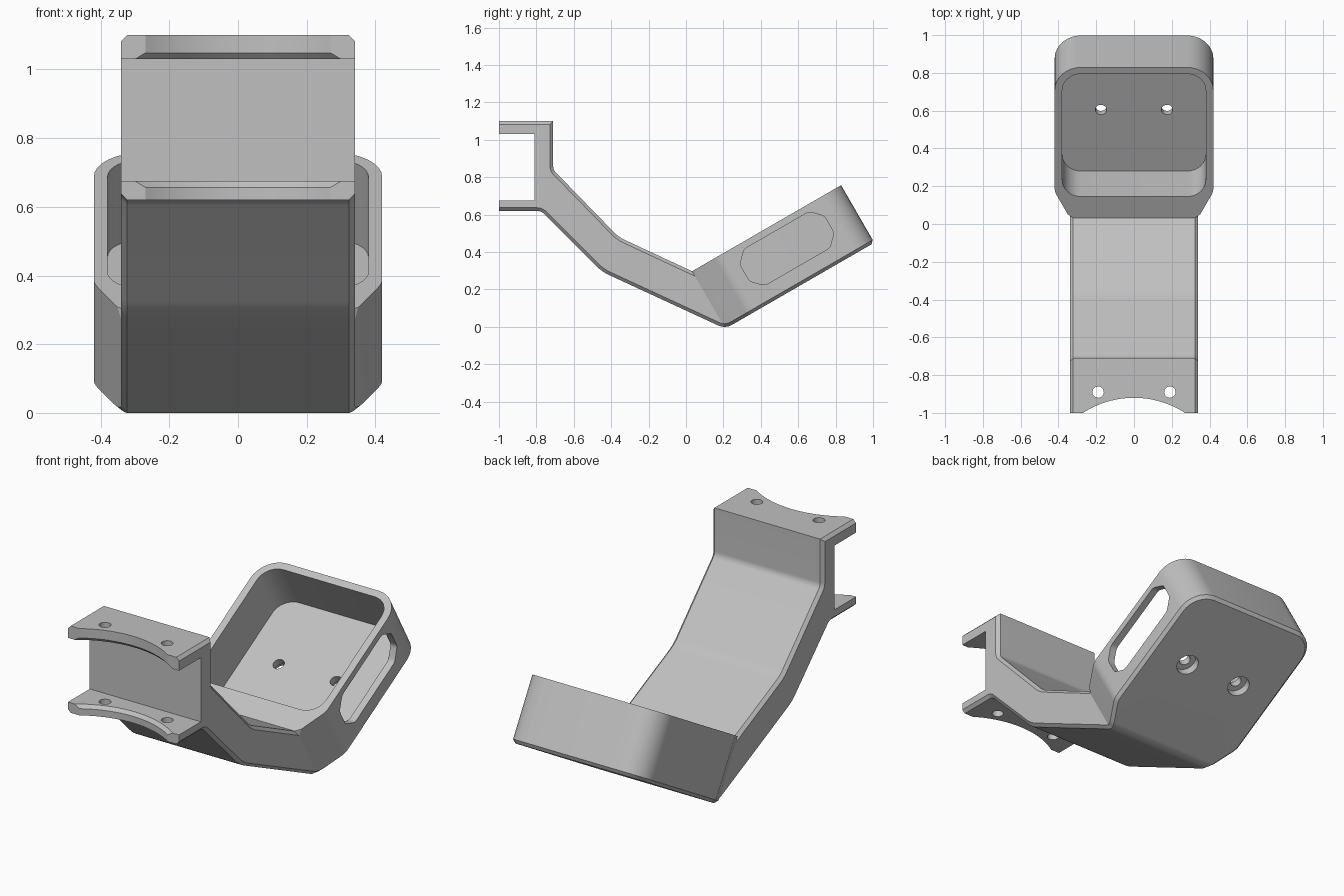
import bpy, bmesh, math
from mathutils import Vector

old = bpy.data.objects.get("Cube")
if old:
    bpy.data.objects.remove(old, do_unlink=True)

grey = bpy.data.materials.new("plain grey")
grey.use_nodes = True
grey.diffuse_color = (0.53, 0.53, 0.53, 1)
grey.node_tree.nodes["Principled BSDF"].inputs["Base Color"].default_value = (0.53, 0.53, 0.53, 1)

# Tray frame: tilted up toward the back
TILT = math.radians(30)
ORIGIN = Vector((0, 0.21, -0.01))
X = Vector((1, 0, 0))
U = Vector((0, math.cos(TILT), math.sin(TILT)))
N = Vector((0, -math.sin(TILT), math.cos(TILT)))
DEPTH = 0.355


def fillet(corners, steps=8):
    """Round a closed outline of (a, b, radius) corners."""
    out = []
    for i, (a, b, r) in enumerate(corners):
        p = Vector((a, b))
        if r == 0:
            out.append(p)
            continue
        d0 = (Vector(corners[i - 1][:2]) - p).normalized()
        d1 = (Vector(corners[(i + 1) % len(corners)][:2]) - p).normalized()
        half = d0.angle(d1) / 2
        centre = p + (d0 + d1).normalized() * (r / math.sin(half))
        start = p + d0 * (r / math.tan(half)) - centre
        end = p + d1 * (r / math.tan(half)) - centre
        sweep = math.pi - 2 * half
        for k in range(steps + 1):
            t = k / steps
            out.append(centre + (start * math.sin((1 - t) * sweep)
                                 + end * math.sin(t * sweep)) / math.sin(sweep))
    return out


def make(name, bm):
    bmesh.ops.recalc_face_normals(bm, faces=bm.faces)
    mesh = bpy.data.meshes.new(name)
    bm.to_mesh(mesh)
    bm.free()
    mesh.materials.append(grey)
    ob = bpy.data.objects.new(name, mesh)
    bpy.context.scene.collection.objects.link(ob)
    return ob


def prism(name, outline, origin, a, b, axis, low, high):
    """Extrude an outline in the a-b plane along axis."""
    bm = bmesh.new()
    verts = [bm.verts.new(origin + a * p[0] + b * p[1] + axis * low) for p in outline]
    face = bm.faces.new(verts)
    grown = bmesh.ops.extrude_face_region(bm, geom=[face])["geom"]
    bmesh.ops.translate(bm, vec=axis * (high - low),
                        verts=[v for v in grown if isinstance(v, bmesh.types.BMVert)])
    return make(name, bm)


def lathe(name, profile, origin, axis, side, steps):
    """Closed solid of revolution from (radius, height) pairs."""
    bm = bmesh.new()
    other = axis.cross(side)
    rings = []
    for r, h in profile:
        rings.append([bm.verts.new(origin + axis * h + (side * math.cos(t) + other * math.sin(t)) * r)
                      for t in (math.tau * k / steps for k in range(steps))])
    for lo, hi in zip(rings, rings[1:]):
        for k in range(steps):
            j = (k + 1) % steps
            bm.faces.new((lo[k], lo[j], hi[j], hi[k]))
    bm.faces.new(rings[0])
    bm.faces.new(rings[-1])
    return make(name, bm)


def combine(ob, tool, operation):
    tool.hide_render = True
    mod = ob.modifiers.new("cut", "BOOLEAN")
    mod.operation = operation
    mod.solver = "EXACT"
    mod.object = tool
    bpy.context.view_layer.update()
    result = bpy.data.meshes.new_from_object(ob.evaluated_get(bpy.context.evaluated_depsgraph_get()))
    ob.modifiers.clear()
    ob.data = result
    bpy.data.objects.remove(tool, do_unlink=True)


def side_point(u, n):
    p = ORIGIN + U * u + N * n
    return (p.y, p.z, 0)


# Side silhouette: clamp bracket, bent arm and tray in one outline
Y, Z = Vector((0, 1, 0)), Vector((0, 0, 1))
side = fillet([
    (-1, 1.1, 0), (-0.71, 1.1, 0), (-0.71, 0.84, 0.05), (-0.36, 0.48, 0.2),
    side_point(0, DEPTH), side_point(1.1, DEPTH), side_point(1.1, 0),
    (ORIGIN.y, ORIGIN.z, 0.08), (-0.45, 0.295, 0.25), (-0.775, 0.62, 0.05),
    (-1, 0.62, 0), (-1, 0.675, 0), (-0.81, 0.675, 0), (-0.81, 1.03, 0), (-1, 1.03, 0)])
bracket = prism("tray_bracket", side, Vector(), Y, Z, X, -0.6, 0.6)

# Plan outline: narrow arm flaring into the rounded tray
half_plan = [(0.34, -1, 0), (0.34, 0, 0), (0.42, 0.16, 0.1), (0.42, 0.92, 0.14)]
plan = fillet(half_plan + [(-x, u, r) for x, u, r in reversed(half_plan)])
combine(bracket, prism("plan_cutter", plan, ORIGIN, X, U, N, -1, 2), "INTERSECT")

# Chamfer the outside edges, leaving the rim and flange faces crisp
bm = bmesh.new()
bm.from_mesh(bracket.data)
bmesh.ops.remove_doubles(bm, verts=bm.verts, dist=0.0001)
bm.normal_update()


def is_wall(f):
    return abs(f.normal.dot(N)) < 0.002


def is_crisp(f):
    c = f.calc_center_median()
    return (f.normal.dot(N) > 0.999 or c.y < -0.995
            or (abs(f.normal.z) > 0.99 and 0.66 < c.z < 1.04))


chamfered = []
for e in bm.edges:
    if len(e.link_faces) == 2:
        walls = [f for f in e.link_faces if is_wall(f)]
        rest = [f for f in e.link_faces if not is_wall(f)]
        if len(walls) == 1 and not is_crisp(rest[0]):
            chamfered.append(e)
bmesh.ops.bevel(bm, geom=chamfered, offset=0.017, offset_type="OFFSET",
                segments=1, affect="EDGES", clamp_overlap=False)
bm.to_mesh(bracket.data)
bm.free()

# Tray pocket
pocket = fillet([(0.38, 0.13, 0.1), (0.38, 0.88, 0.1), (-0.38, 0.88, 0.1), (-0.38, 0.13, 0.1)])
combine(bracket, prism("pocket_cutter", pocket, ORIGIN, X, U, N, 0.085, 0.6), "DIFFERENCE")

# Slot in the left tray wall
slot = fillet([(0.24, 0.155, 0.04), (0.3, 0.095, 0.04), (0.7, 0.095, 0.04), (0.76, 0.155, 0.04),
               (0.76, 0.258, 0.04), (0.7, 0.318, 0.04), (0.3, 0.318, 0.04), (0.24, 0.258, 0.04)], 4)
combine(bracket, prism("slot_cutter", slot, ORIGIN, U, N, X, 0.3, 0.5), "DIFFERENCE")

# Curved clamp seat with chamfered inner lips
seat = [(0.496, 0.5), (0.496, 0.657), (0.513, 0.675), (0.513, 1.03), (0.496, 1.048), (0.496, 1.2)]
combine(bracket, lathe("seat_cutter", seat, Vector((0, -1.416, 0)), Z, X, 96), "DIFFERENCE")

# Flange bolt holes and counterbored tray holes
for s in (-1, 1):
    combine(bracket, lathe("bolt_cutter", [(0.03, 0.5), (0.03, 1.2)],
                           Vector((s * 0.19, -0.89, 0)), Z, X, 32), "DIFFERENCE")
    bore = [(0.06, -0.1), (0.06, 0.045), (0.03, 0.045), (0.03, 0.2)]
    combine(bracket, lathe("bore_cutter", bore,
                           ORIGIN + X * (s * 0.175) + U * 0.505, N, X, 32), "DIFFERENCE")

# Smooth the rounded surfaces, keep the hard edges
bpy.ops.object.select_all(action="DESELECT")
bracket.select_set(True)
bpy.context.view_layer.objects.active = bracket
bpy.ops.object.shade_smooth_by_angle(angle=math.radians(25))
